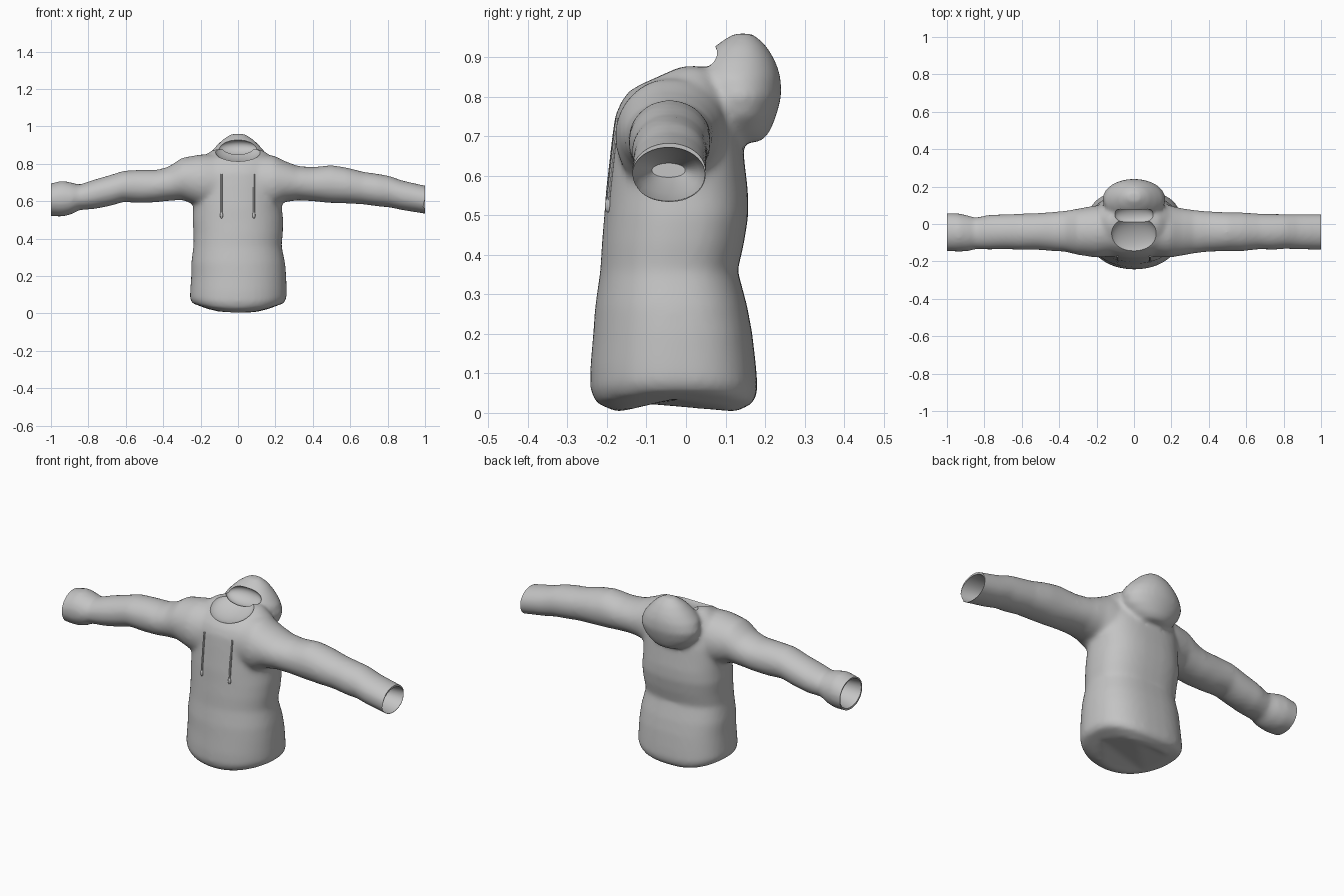
import bpy, bmesh, math
from mathutils import Vector, Matrix

if "Cube" in bpy.data.objects:
    bpy.data.objects.remove(bpy.data.objects["Cube"])

fabric = bpy.data.materials.new("grey fabric")
fabric.use_nodes = True
GREY = (0.55, 0.55, 0.55, 1)
fabric.diffuse_color = GREY
fabric.node_tree.nodes["Principled BSDF"].inputs["Base Color"].default_value = GREY


def loft(bm, rings, axis, back_power=2.0, sides=40, droop=0.0):
    """Skin closed oval rings given as (position, u min, u max, v min, v max)."""
    loops = []
    for p, u0, u1, v0, v1 in rings:
        loop = []
        for i in range(sides):
            a = 2 * math.pi * i / sides
            c, s = math.cos(a), math.sin(a)
            k = 2 / (back_power if s > 0 else 2.1)
            cu = math.copysign(abs(c) ** k, c)
            sv = math.copysign(abs(s) ** k, s)
            u = (u0 + u1) / 2 + cu * (u1 - u0) / 2
            v = (v0 + v1) / 2 + sv * (v1 - v0) / 2
            lift = droop * c * c * max(0, 1 - p / 0.15)
            loop.append(bm.verts.new((u, v, p + lift) if axis == "z" else (p, u, v)))
        loops.append(loop)
    for a, b in zip(loops, loops[1:]):
        for i in range(sides):
            j = (i + 1) % sides
            bm.faces.new((a[i], a[j], b[j], b[i]))
    bm.faces.new(loops[0][::-1])
    bm.faces.new(loops[-1])


def make(name, bm):
    bmesh.ops.recalc_face_normals(bm, faces=bm.faces)
    mesh = bpy.data.meshes.new(name)
    bm.to_mesh(mesh)
    bm.free()
    mesh.materials.append(fabric)
    ob = bpy.data.objects.new(name, mesh)
    bpy.context.collection.objects.link(ob)
    return ob


def smooth(ob):
    bpy.ops.object.select_all(action="DESELECT")
    ob.select_set(True)
    bpy.context.view_layer.objects.active = ob
    bpy.ops.object.shade_smooth_by_angle(angle=math.radians(40))


body = bmesh.new()

# Torso, from hem to neck
loft(body, [
    (0.0, -.19, .19, -.17, .12), (.025, -.245, .245, -.228, .172),
    (.06, -.258, .26, -.243, .182), (.12, -.255, .26, -.242, .177),
    (.20, -.25, .258, -.235, .168), (.27, -.25, .252, -.23, .155),
    (.36, -.238, .233, -.217, .131), (.43, -.238, .24, -.213, .147),
    (.50, -.243, .242, -.207, .158), (.56, -.24, .235, -.203, .157),
    (.62, -.24, .235, -.196, .15), (.69, -.24, .235, -.188, .142),
    (.75, -.24, .235, -.18, .125), (.79, -.23, .225, -.163, .115),
    (.83, -.195, .19, -.13, .1), (.865, -.15, .145, -.07, .08),
    (.877, -.13, .12, -.03, .05)], "z", back_power=2.6, droop=.035)

# Sleeves, with folds and a gathered cuff on the right one
loft(body, [
    (.08, -.17, .1, .54, .85), (.19, -.18, .1, .56, .845),
    (.25, -.17, .085, .595, .815), (.32, -.157, .075, .605, .788),
    (.4, -.148, .067, .6, .782), (.5, -.145, .063, .59, .793),
    (.58, -.145, .062, .588, .78), (.67, -.135, .055, .583, .757),
    (.75, -.138, .054, .572, .746), (.81, -.132, .053, .567, .735),
    (.88, -.136, .053, .552, .71), (1.05, -.138, .052, .525, .672)], "x")
loft(body, [
    (-.08, -.17, .1, .54, .85), (-.2, -.18, .1, .57, .85),
    (-.3, -.165, .082, .607, .832), (-.37, -.148, .07, .602, .785),
    (-.43, -.145, .065, .595, .768), (-.52, -.138, .058, .59, .768),
    (-.61, -.138, .055, .596, .763), (-.69, -.135, .052, .573, .738),
    (-.77, -.137, .05, .558, .715), (-.85, -.135, .034, .552, .688),
    (-.89, -.146, .047, .53, .7), (-.94, -.148, .057, .517, .71),
    (-1.05, -.142, .058, .523, .682)], "x")

# Hood, hanging behind the neck
loft(body, [
    (.685, -.07, .07, .09, .19), (.71, -.115, .115, .06, .212),
    (.75, -.155, .155, .04, .228), (.80, -.17, .17, .03, .242),
    (.85, -.155, .155, .015, .24), (.89, -.122, .122, .035, .227),
    (.93, -.082, .082, .075, .203), (.96, -.035, .035, .12, .17)], "z")
hoodie = make("hooded_top", body)

# Fuse the cloth into one soft skin
m = hoodie.modifiers.new("fuse", "REMESH")
m.mode, m.voxel_size = "VOXEL", .011
m = hoodie.modifiers.new("soften", "SMOOTH")
m.factor, m.iterations = .5, 12

# Cutters: hollow sleeve ends, neck basin and hood mouth
cutters = []
for side, y0, y1, z0, z1 in ((1, -.136, .048, .536, .672), (-1, -.136, .052, .532, .686)):
    bm = bmesh.new()
    loft(bm, [(side * 1.1, -.4, .4, .3, .9), (side, -.4, .4, .3, .9),
              (side, y0, y1, z0, z1), (side * .9, y0 + .015, y1 - .015, z0 + .02, z1 - .01),
              (side * .82, y0 + .05, y1 - .05, z0 + .06, z1 - .04)], "x")
    cutters.append(make("sleeve_cutter", bm))
for loc, size, tilt in (((0, -.06, .872), (.125, .115, .052), .35),
                        ((0, .05, .885), (.105, .055, .04), .45)):
    bm = bmesh.new()
    bmesh.ops.create_uvsphere(bm, u_segments=40, v_segments=24, radius=1)
    bm.transform(Matrix.Translation(loc) @ Matrix.Rotation(tilt, 4, "X") @ Matrix.Diagonal((*size, 1)))
    cutters.append(make("neck_cutter", bm))
for c in cutters:
    c.hide_render = True
    m = hoodie.modifiers.new("cut", "BOOLEAN")
    m.operation, m.solver, m.object = "DIFFERENCE", "EXACT", c

# Bake the modifiers and drop the cutters
graph = bpy.context.evaluated_depsgraph_get()
hoodie.data = bpy.data.meshes.new_from_object(hoodie.evaluated_get(graph))
hoodie.modifiers.clear()
for c in cutters:
    bpy.data.objects.remove(c)
hoodie.data.materials.clear()
hoodie.data.materials.append(fabric)
smooth(hoodie)
bpy.context.view_layer.update()

# Drawstrings laid on the chest, each with a knotted end
for name, x in (("right_drawstring", -.088), ("left_drawstring", .085)):
    path = []
    for i in range(12):
        z = .745 - i * .02
        hit, spot, _, _ = hoodie.ray_cast(Vector((x, -1, z)), Vector((0, 1, 0)))
        path.append(Vector((x, (spot.y if hit else -.19) - .003, z)))
    bm = bmesh.new()
    loops = []
    for p in path:
        loops.append([bm.verts.new(p + Vector((math.cos(a), math.sin(a), 0)) * .005)
                      for a in (math.tau * k / 8 for k in range(8))])
    for a, b in zip(loops, loops[1:]):
        for k in range(8):
            bm.faces.new((a[k], a[k - 1], b[k - 1], b[k]))
    bm.faces.new(loops[0])
    bm.faces.new(loops[-1])
    bmesh.ops.create_uvsphere(bm, u_segments=12, v_segments=8, radius=1,
                              matrix=Matrix.Translation(path[-1]) @ Matrix.Diagonal((.008, .008, .018, 1)))
    smooth(make(name, bm))
